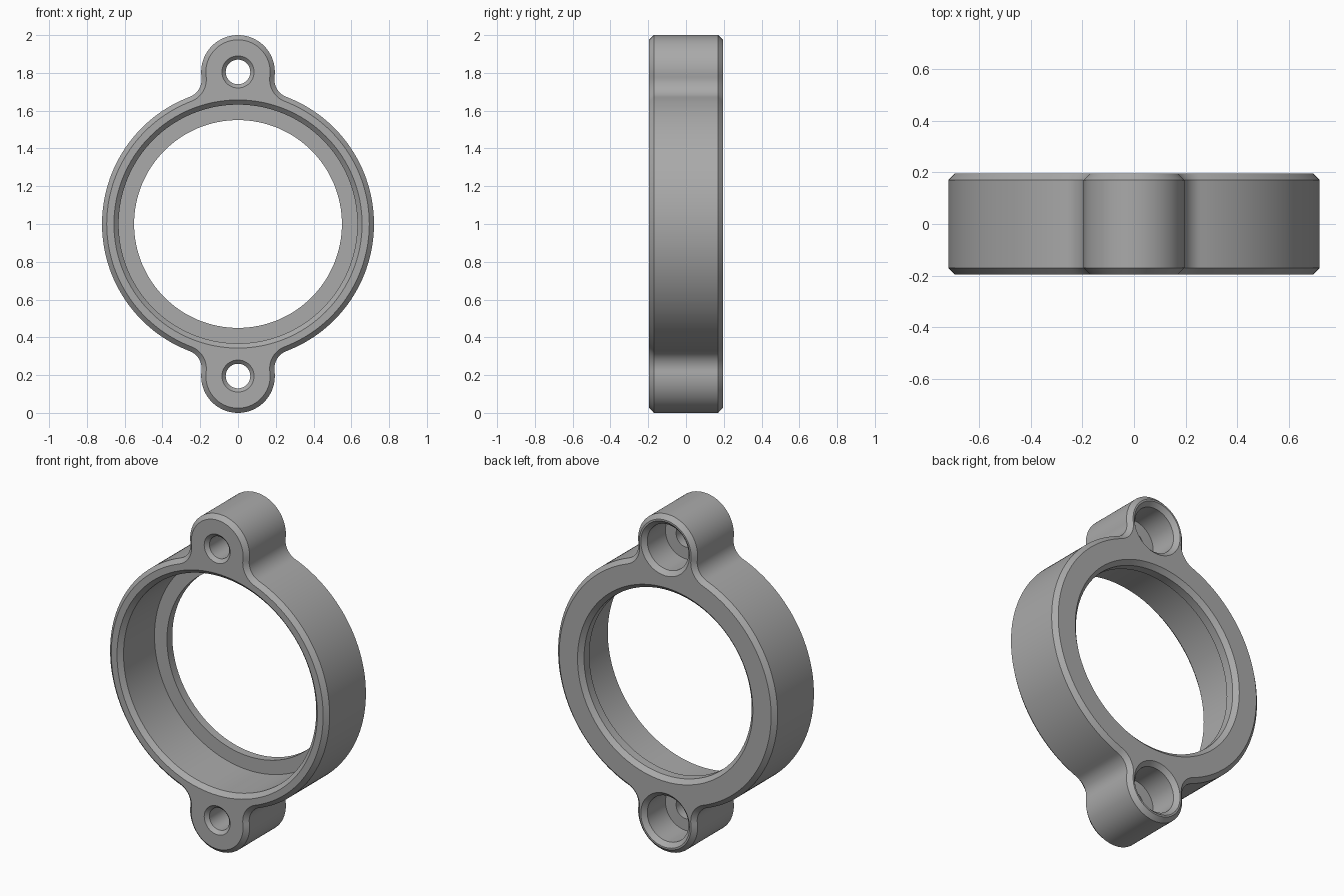
import bpy, bmesh
from math import sin, cos, pi, atan2, sqrt

cube = bpy.data.objects.get("Cube")
if cube:
    bpy.data.objects.remove(cube, do_unlink=True)

# Main dimensions
HALF = 0.195       # half thickness
RING = 0.72        # outer ring radius
EAR = 0.195        # ear radius
EAR_C = 0.805      # ear centre above and below the ring centre
FILLET = 0.1       # blend between ring and ear
CH = 0.025         # edge chamfer


def arc(cx, cz, r, a0, a1, n):
    return [(cx + r * cos(a0 + (a1 - a0) * i / n),
             cz + r * sin(a0 + (a1 - a0) * i / n)) for i in range(n + 1)]


def outline(inset):
    """Ring with two blended ears, shrunk by the inset."""
    a, b = RING + FILLET, EAR + FILLET
    fz = (a * a - b * b + EAR_C ** 2) / (2 * EAR_C)
    fx = sqrt(a * a - fz * fz)
    t = atan2(fz, fx)
    e = atan2(fz - EAR_C, fx)
    quarter = arc(0, 0, RING - inset, 0, t, 32)
    quarter += arc(fx, fz, FILLET + inset, t - pi, e - pi, 12)[1:] if e - pi > t - pi \
        else arc(fx, fz, FILLET + inset, t + pi, e + pi, 12)[1:]
    quarter += arc(0, EAR_C, EAR - inset, e, pi / 2, 24)[1:]
    half = quarter + [(-x, z) for x, z in reversed(quarter[:-1])]
    half = half[:-1]
    return half + [(-x, -z) for x, z in half]


def circle(cz, r, n):
    return arc(0, cz, r, 0, 2 * pi, n)[:-1]


bm = bmesh.new()


def skin(levels):
    """Join loops given as (y, points); return first and last edge loops."""
    loops = [[bm.verts.new((x, y, z + 1)) for x, z in pts] for y, pts in levels]
    n = len(loops[0])
    for p, q in zip(loops, loops[1:]):
        for i in range(n):
            j = (i + 1) % n
            bm.faces.new((p[i], p[j], q[j], q[i]))
    return [[bm.edges.get((lp[i], lp[(i + 1) % n])) for i in range(n)]
            for lp in (loops[0], loops[-1])]


# Outer wall with chamfered rims
walls = [skin([(-HALF, outline(CH)), (-HALF + CH, outline(0)),
               (HALF - CH, outline(0)), (HALF, outline(CH))])]

# Stepped main bore: wide at the front, narrow lip at the back
bore = [(-HALF, 0.657), (-HALF + CH, 0.632), (0.12, 0.632),
        (0.12, 0.55), (HALF - CH, 0.55), (HALF, 0.575)]
walls.append(skin([(y, circle(0, r, 128)) for y, r in bore]))

# Counterbored screw hole in each ear
screw = [(-HALF, 0.085), (-HALF + 0.02, 0.065), (0, 0.065),
         (0, 0.135), (HALF - CH, 0.135), (HALF, 0.16)]
for side in (1, -1):
    walls.append(skin([(y, circle(side * EAR_C, r, 48)) for y, r in screw]))

# Flat front and back faces around the openings
for end, normal in ((0, (0, -1, 0)), (1, (0, 1, 0))):
    edges = [e for w in walls for e in w[end]]
    bmesh.ops.triangle_fill(bm, use_beauty=True, use_dissolve=False,
                            edges=edges, normal=normal)
bmesh.ops.recalc_face_normals(bm, faces=bm.faces)

mesh = bpy.data.meshes.new("clamp_ring")
bm.to_mesh(mesh)
bm.free()
ring = bpy.data.objects.new("eared_ring", mesh)
bpy.context.collection.objects.link(ring)

# Plain grey material
grey = bpy.data.materials.new("plain_grey")
grey.use_nodes = True
colour = (0.4, 0.4, 0.4, 1)
grey.diffuse_color = colour
grey.node_tree.nodes["Principled BSDF"].inputs["Base Color"].default_value = colour
mesh.materials.append(grey)

# Smooth curved walls, keep the edges crisp
bpy.ops.object.select_all(action='DESELECT')
ring.select_set(True)
bpy.context.view_layer.objects.active = ring
bpy.ops.object.shade_smooth_by_angle(angle=pi / 6)
